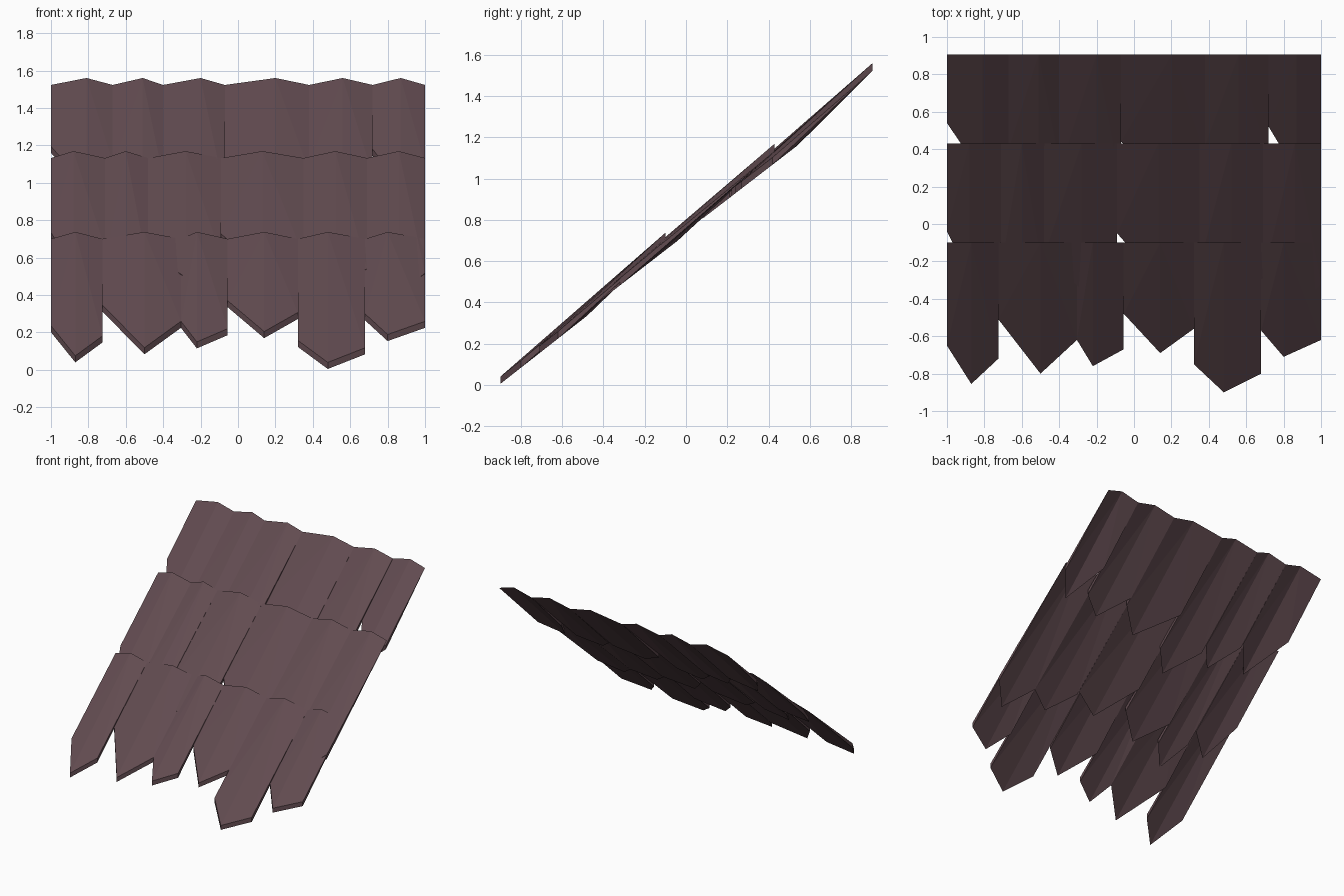
import bpy
import bmesh

# Remove the default cube only
default_cube = bpy.data.objects.get("Cube")
if default_cube:
    bpy.data.objects.remove(default_cube, do_unlink=True)

# Single weathered wood colour
wood = bpy.data.materials.new("dark_brown_wood")
wood.use_nodes = True
wood_colour = (0.12, 0.07, 0.08, 1)
wood.diffuse_color = wood_colour
wood.node_tree.nodes["Principled BSDF"].inputs["Base Color"].default_value = wood_colour

THICKNESS = 0.035  # height of the cut lower end; the upper end tapers to an edge
FOLD = 0.037       # rise of the ridge above the valleys at the upper end


def add_shingle(name, left, ridge, right, row, left_end, tip_end, right_end):
    """Wedge-shaped shingle: folded along its ridge at the top, flat and pointed below."""
    bm = bmesh.new()

    def lower_end(x, y, drop):
        return bm.verts.new((x, y, row["base"] + row["slope"] * y + THICKNESS - drop))

    # Folded upper edge
    head = [bm.verts.new((x, row["y"], row["z"] + rise))
            for x, rise in ((left, 0), (ridge, FOLD), (right, 0))]

    # Pointed lower end, on the upper face and on the underside
    outline = ((left, left_end), (ridge, tip_end), (right, right_end))
    upper = [lower_end(x, y, 0) for x, y in outline]
    under = [lower_end(x, y, THICKNESS) for x, y in outline]

    # Facets fan out from the top of the ridge
    for end in (upper, under):
        bm.faces.new((head[0], end[0], head[1]))
        bm.faces.new((head[1], end[0], end[1]))
        bm.faces.new((head[1], end[1], end[2]))
        bm.faces.new((head[1], end[2], head[2]))

    # Tapered sides and cut end
    for side in (0, 2):
        bm.faces.new((head[side], upper[side], under[side]))
    for i in range(2):
        bm.faces.new((upper[i], under[i], under[i + 1], upper[i + 1]))

    bmesh.ops.recalc_face_normals(bm, faces=bm.faces)
    mesh = bpy.data.meshes.new(name)
    bm.to_mesh(mesh)
    bm.free()
    mesh.materials.append(wood)
    shingle = bpy.data.objects.new(name, mesh)
    bpy.context.collection.objects.link(shingle)


# Each row: upper edge position, slope line of the lower ends, joints between
# shingles, ridge positions, and the (left, tip, right) reach of each lower end
rows = {
    "upper": {
        "y": 0.905, "z": 1.523, "base": 0.744, "slope": 0.77,
        "joints": (-1, -0.67, -0.4, -0.07, 0.38, 0.72, 1),
        "ridges": (-0.81, -0.51, -0.2, 0.2, 0.56, 0.87),
        "ends": ((0.54, 0.26, 0.43), (0.4, 0.21, 0.33), (0.28, 0.08, 0.21),
                 (0.44, 0.22, 0.37), (0.42, 0.24, 0.34), (0.52, 0.27, 0.42)),
    },
    "middle": {
        "y": 0.43, "z": 1.132, "base": 0.73, "slope": 0.775,
        "joints": (-1, -0.71, -0.48, -0.09, 0.35, 0.69, 1),
        "ridges": (-0.88, -0.6, -0.28, 0.13, 0.52, 0.86),
        "ends": ((-0.04, -0.28, -0.15), (-0.24, -0.43, -0.3), (-0.17, -0.35, -0.2),
                 (-0.05, -0.3, -0.2), (-0.22, -0.38, -0.29), (-0.29, -0.46, -0.32)),
    },
    "lower": {
        "y": -0.1, "z": 0.7, "base": 0.711, "slope": 0.785,
        "joints": (-1, -0.725, -0.305, -0.055, 0.32, 0.68, 1),
        "ridges": (-0.87, -0.5, -0.22, 0.14, 0.48, 0.8),
        "ends": ((-0.65, -0.855, -0.72), (-0.51, -0.8, -0.62), (-0.62, -0.76, -0.67),
                 (-0.48, -0.69, -0.56), (-0.75, -0.9, -0.8), (-0.57, -0.71, -0.62)),
    },
}

# Lay the shingles row by row
for row_name, row in rows.items():
    joints = row["joints"]
    spans = zip(joints, row["ridges"], joints[1:], row["ends"])
    for number, (left, ridge, right, ends) in enumerate(spans, start=1):
        add_shingle(f"{row_name}_row_shingle_{number}", left, ridge, right, row, *ends)
